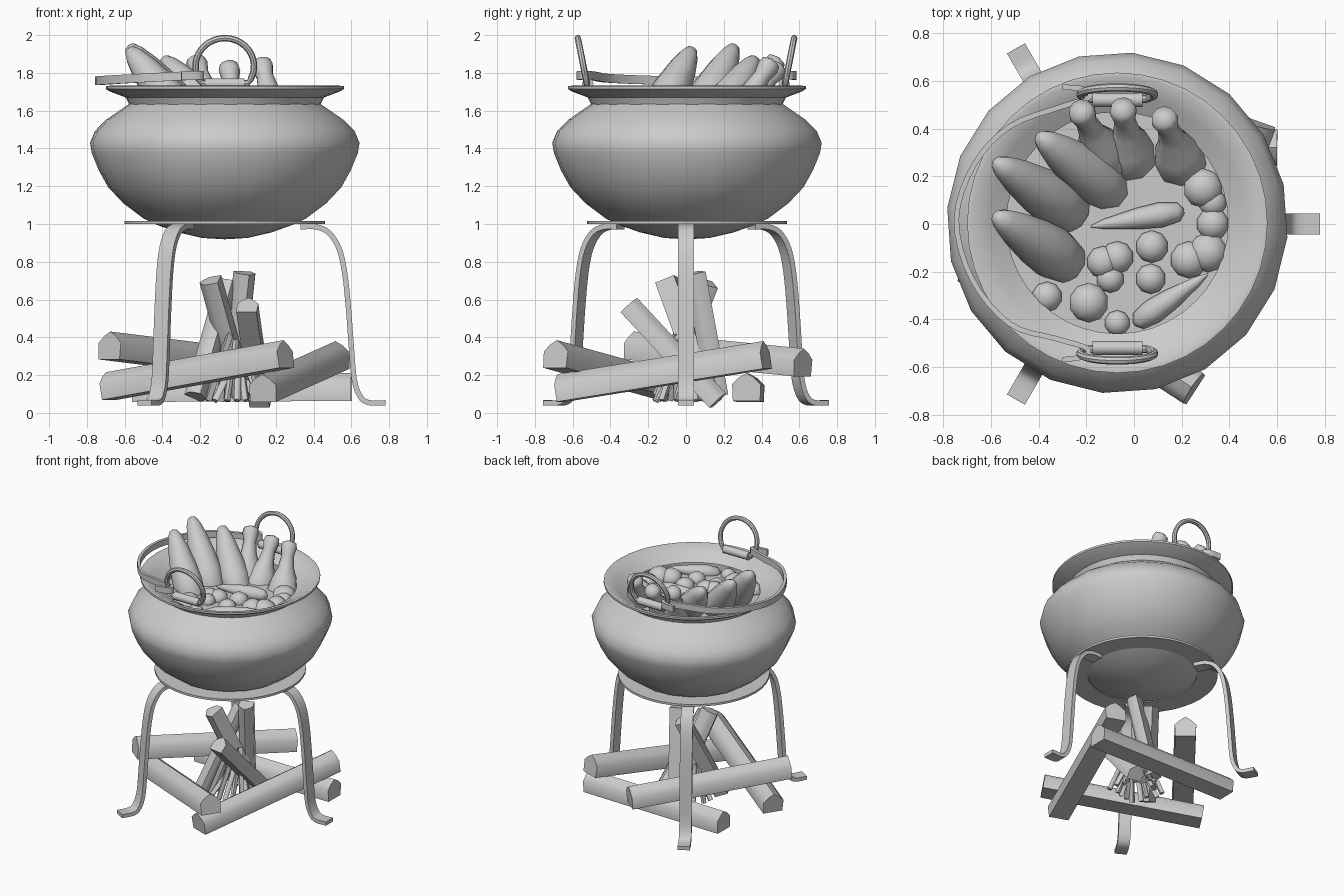
import bpy, bmesh, math, random
from mathutils import Vector as V, Matrix

if "Cube" in bpy.data.objects:
    bpy.data.objects.remove(bpy.data.objects["Cube"])

random.seed(4)
CX = -0.07  # pot and stand axis


def finish(name, bm, angle=40):
    bmesh.ops.recalc_face_normals(bm, faces=bm.faces)
    me = bpy.data.meshes.new(name)
    bm.to_mesh(me)
    bm.free()
    ob = bpy.data.objects.new(name, me)
    bpy.context.collection.objects.link(ob)
    if angle:
        bpy.ops.object.select_all(action='DESELECT')
        ob.select_set(True)
        bpy.context.view_layer.objects.active = ob
        bpy.ops.object.shade_smooth_by_angle(angle=math.radians(angle))
    return ob


def skin(name, loops, closed=False, cap=True, angle=40):
    """Bridge a list of equal-length point loops into a surface."""
    bm = bmesh.new()
    rows = [[bm.verts.new(p) for p in lp] for lp in loops]
    n = len(rows[0])
    pairs = list(zip(rows, rows[1:])) + ([(rows[-1], rows[0])] if closed else [])
    for a, b in pairs:
        for i in range(n):
            j = (i + 1) % n
            bm.faces.new((a[i], a[j], b[j], b[i]))
    if cap and not closed:
        bm.faces.new(rows[0])
        bm.faces.new(rows[-1])
    return finish(name, bm, angle)


def axis_frame(p0, p1):
    d = V(p1) - V(p0)
    return Matrix.Translation(p0) @ d.to_track_quat('Z', 'Y').to_matrix().to_4x4(), d.length


def lathe(name, prof, segs, mat, closed=False, phase=0.0, cap=True, angle=40):
    ang = [math.radians(phase) + math.tau * i / segs for i in range(segs)]
    loops = [[mat @ V((r * math.cos(a), r * math.sin(a), z)) for a in ang] for r, z in prof]
    return skin(name, loops, closed, cap, angle)


def spindle(name, p0, p1, prof, segs=10):
    """Lathed food shape; profile is (radius, fraction of length)."""
    m, length = axis_frame(p0, p1)
    return lathe(name, [(r, t * length) for r, t in prof], segs, m, angle=60)


def smooth_path(pts, sub=4):
    pts = [V(p) for p in pts]
    e = [pts[0] * 2 - pts[1]] + pts + [pts[-1] * 2 - pts[-2]]
    out = []
    for a, b, c, d in zip(e, e[1:], e[2:], e[3:]):
        for k in range(sub):
            t = k / sub
            out.append(0.5 * (2 * b + (c - a) * t + (2 * a - 5 * b + 4 * c - d) * t * t
                              + (3 * b - a - 3 * c + d) * t ** 3))
    return out + [pts[-1]]


def ribbon(name, pts, side, width, thick):
    """Flat bar swept along a path; side is the width direction."""
    p, side, loops = smooth_path(pts), V(side), []
    for i, q in enumerate(p):
        t = (p[min(i + 1, len(p) - 1)] - p[max(i - 1, 0)]).normalized()
        n = side.cross(t).normalized() * thick / 2
        s = side * width / 2
        loops.append([q + s + n, q - s + n, q - s - n, q + s - n])
    return skin(name, loops)


def blob(name, c, scale):
    bm = bmesh.new()
    bmesh.ops.create_uvsphere(bm, u_segments=10, v_segments=7, radius=1)
    bmesh.ops.transform(bm, matrix=Matrix.Translation(c) @ Matrix.Diagonal((*scale, 1)), verts=bm.verts)
    return finish(name, bm, 60)


axis = Matrix.Translation((CX, 0.005, 0))

# Pot: faceted bowl, flared rim, broth surface
lathe("pot_bowl", [(0.001, 0.919), (0.12, 0.926), (0.25, 0.956), (0.36, 0.995), (0.43, 1.028), (0.54, 1.11),
                   (0.62, 1.195), (0.67, 1.285), (0.707, 1.375), (0.716, 1.43), (0.69, 1.492), (0.63, 1.552),
                   (0.565, 1.597), (0.51, 1.635)], 20, axis, phase=13, cap=False, angle=60)
lathe("pot_rim", [(0.505, 1.63), (0.525, 1.67), (0.61, 1.702), (0.63, 1.715), (0.63, 1.73), (0.61, 1.732),
                  (0.54, 1.695), (0.465, 1.65), (0.465, 1.58), (0.49, 1.59)], 40, axis, closed=True, angle=35)
lathe("broth", [(0.475, 1.592), (0.475, 1.602)], 32, axis)

# Stand: flat ring and three curved legs
lathe("stand_ring", [(0.38, 1.0), (0.53, 1.0), (0.53, 1.016), (0.38, 1.016)], 40, axis, closed=True)
LEG = [(0.40, 0.985), (0.48, 0.985), (0.55, 0.955), (0.605, 0.87), (0.635, 0.74), (0.655, 0.55),
       (0.67, 0.35), (0.685, 0.18), (0.715, 0.09), (0.76, 0.055), (0.85, 0.053)]
for k in range(3):
    a = math.tau * k / 3
    ribbon(f"stand_leg_{k}", [(CX + r * math.cos(a), r * math.sin(a), z) for r, z in LEG],
           (-math.sin(a), math.cos(a), 0), 0.087, 0.028)

# Two D-shaped ring handles with barrels
for tag, s in (("front", -1), ("back", 1)):
    pts = []
    for i in range(25):
        t = math.radians(-38 + 256 * i / 24)
        z = 1.836 + 0.148 * math.sin(t)
        pts.append(V((CX + 0.155 * math.cos(t), s * (0.525 + (z - 1.745) * 0.2), z)))
    loops = []
    for i, q in enumerate(pts):
        t = (pts[(i + 1) % 25] - pts[i - 1]).normalized()
        u = t.cross(V((0, 1, 0.0))).normalized()
        w = t.cross(u)
        loops.append([q + 0.017 * (u * math.cos(b) + w * math.sin(b))
                      for b in (math.tau * j / 8 for j in range(8))])
    skin(f"ring_handle_{tag}", loops, closed=True)
    m, ln = axis_frame((CX - 0.105, s * 0.52, 1.742), (CX + 0.105, s * 0.52, 1.742))
    lathe(f"handle_barrel_{tag}", [(0.03, 0), (0.03, ln)], 10, m)

# Carrying band folded down on the left rim
BAND = [(-0.30, 0.575, 1.785), (-0.21, 0.565, 1.787), (-0.19, 0.53, 1.787), (-0.31, 0.49, 1.782),
        (-0.52, 0.41, 1.772), (-0.67, 0.25, 1.763), (-0.745, 0.02, 1.758), (-0.68, -0.23, 1.763),
        (-0.52, -0.42, 1.772), (-0.33, -0.48, 1.782), (-0.20, -0.52, 1.787), (-0.21, -0.555, 1.787),
        (-0.30, -0.57, 1.785)]
ribbon("carry_band", BAND, (0, 0, 1), 0.046, 0.022)

# Food: cobs, drumsticks, carrots, roots
COB = [(0.05, 0), (0.10, 0.1), (0.11, 0.3), (0.10, 0.5), (0.075, 0.75), (0.052, 0.9), (0.03, 0.98), (0.006, 1)]
for i, (b, t) in enumerate([((-0.25, -0.18, 1.51), (-0.58, 0.035, 1.93)),
                            ((-0.23, 0.03, 1.51), (-0.58, 0.26, 1.945)),
                            ((-0.06, 0.11, 1.49), (-0.40, 0.37, 1.88))]):
    spindle(f"cob_{i}", b, t, COB)
DRUM = [(0.02, 0), (0.09, 0.08), (0.115, 0.25), (0.095, 0.42), (0.058, 0.6), (0.045, 0.78),
        (0.058, 0.9), (0.05, 0.97), (0.01, 1)]
for i, (b, t) in enumerate([((-0.09, 0.21, 1.48), (-0.23, 0.49, 1.88)),
                            ((0.0, 0.21, 1.46), (-0.05, 0.50, 1.85)),
                            ((0.22, 0.20, 1.47), (0.12, 0.46, 1.87))]):
    spindle(f"drumstick_{i}", b, t, DRUM)
CARROT = [(0.01, 0), (0.04, 0.06), (0.053, 0.25), (0.045, 0.5), (0.022, 0.85), (0.004, 1)]
spindle("carrot_0", (0.21, 0.055, 1.62), (-0.18, -0.01, 1.62), CARROT)
spindle("carrot_1", (0.0, -0.42, 1.60), (0.31, -0.21, 1.64), CARROT)
for i, (x, y, r) in enumerate([(0.075, -0.095, 0.07), (0.07, -0.23, 0.065), (-0.13, -0.16, 0.07),
                               (-0.07, -0.14, 0.07), (-0.10, -0.23, 0.06), (-0.19, -0.33, 0.085),
                               (-0.07, -0.415, 0.055), (-0.365, -0.305, 0.065), (0.29, 0.15, 0.085),
                               (0.33, 0.09, 0.06), (0.33, 0.0, 0.07), (0.23, -0.15, 0.08), (0.31, -0.12, 0.085)]):
    blob(f"root_{i}", (x, y, 1.61), (r, r, r * 0.85))


# Firewood: split wedge logs, leaning billets, kindling
def log(name, p0, p1, r, turn=0):
    m, ln = axis_frame(p0, p1)
    sect = [(0.9, -0.9), (0.95, 0.2), (0.5, 0.65), (0.0, 0.95), (-0.5, 0.65), (-0.95, 0.2), (-0.9, -0.9)]
    m = m @ Matrix.Rotation(turn, 4, 'Z')
    return skin(name, [[m @ V((x * r, y * r, z)) for x, y in sect] for z in (0, ln)], angle=50)


for i, (a, b) in enumerate([((-0.69, -0.08, 0.14), (0.25, -0.69, 0.31)),
                            ((0.13, -0.67, 0.13), (0.52, 0.42, 0.305)),
                            ((0.60, 0.32, 0.135), (-0.56, 0.34, 0.13)),
                            ((-0.68, -0.28, 0.355), (0.05, 0.62, 0.265))]):
    log(f"base_log_{i}", a, b, 0.08, 0)
for i, (a, b, r) in enumerate([((0.12, 0.17, 0.065), (0.05, -0.30, 0.57), 0.06),
                               ((-0.22, -0.13, 0.09), (-0.05, 0.11, 0.69), 0.055),
                               ((0.02, 0.12, 0.09), (-0.15, -0.10, 0.70), 0.06),
                               ((-0.03, 0.16, 0.09), (0.04, 0.04, 0.74), 0.055)]):
    log(f"leaning_billet_{i}", a, b, r, i)
for i in range(18):
    a = math.tau * i / 18
    r, h = random.uniform(0.10, 0.20), random.uniform(0.25, 0.45)
    log(f"kindling_{i}", (-0.03 + r * math.cos(a), r * math.sin(a), 0.065),
        (-0.03 + 0.05 * math.cos(a + 0.6), 0.05 * math.sin(a + 0.6), h), 0.017, i)
